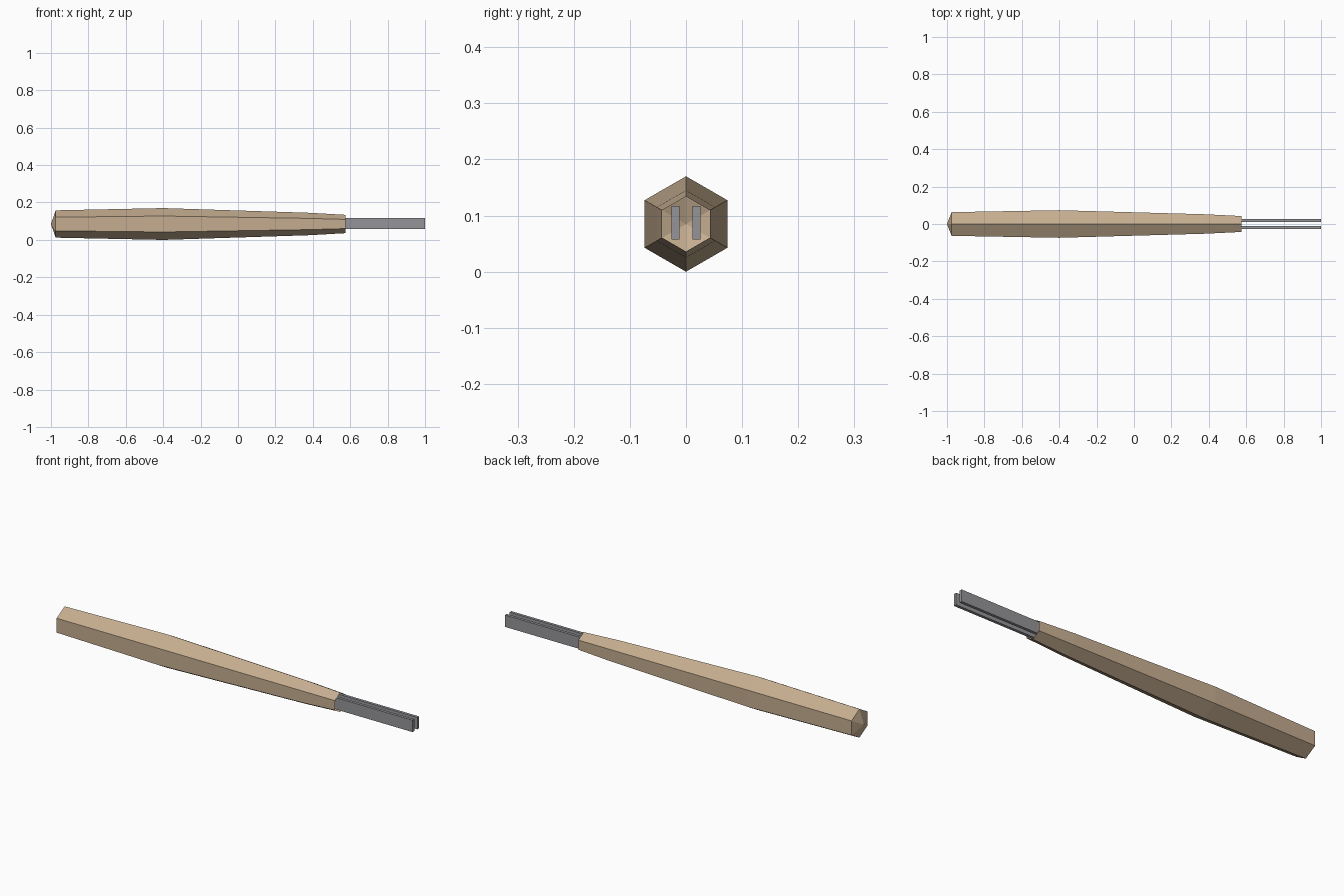
import bpy, bmesh
from math import sin, cos, pi

cube = bpy.data.objects.get("Cube")
if cube:
    bpy.data.objects.remove(cube, do_unlink=True)

AXIS_Z = 0.085


def material(name, color):
    m = bpy.data.materials.new(name)
    m.use_nodes = True
    m.diffuse_color = color
    m.node_tree.nodes["Principled BSDF"].inputs["Base Color"].default_value = color
    return m


def add_object(name, bm, mat):
    bmesh.ops.recalc_face_normals(bm, faces=bm.faces)
    mesh = bpy.data.meshes.new(name)
    bm.to_mesh(mesh)
    bm.free()
    mesh.materials.append(mat)
    obj = bpy.data.objects.new(name, mesh)
    bpy.context.collection.objects.link(obj)
    return obj


wood = material("tan wood", (0.56, 0.42, 0.28, 1))
steel = material("grey steel", (0.30, 0.30, 0.32, 1))

# Six-sided tapered handle: pointed butt, open socket at the thin end
SIDES = 6
profile = [(-0.975, 0.073), (-0.4, 0.085), (0.38, 0.060), (0.575, 0.049)]
bm = bmesh.new()
rings = []
for x, r in profile:
    angles = [2 * pi * i / SIDES for i in range(SIDES)]
    rings.append([bm.verts.new((x, r * sin(a), AXIS_Z + r * cos(a))) for a in angles])
tip = bm.verts.new((-1, 0, AXIS_Z))
for i in range(SIDES):
    j = (i + 1) % SIDES
    bm.faces.new((tip, rings[0][i], rings[0][j]))
    for a, b in zip(rings, rings[1:]):
        bm.faces.new((a[i], b[i], b[j], a[j]))
add_object("handle", bm, wood)

# Pair of flat prongs seated in the socket
START, END, HEIGHT, THICK, OFFSET = 0.5, 1.0, 0.06, 0.0145, 0.0188
for name, side in (("front_prong", -1), ("back_prong", 1)):
    bm = bmesh.new()
    bmesh.ops.create_cube(bm, size=1)
    bmesh.ops.scale(bm, vec=(END - START, THICK, HEIGHT), verts=bm.verts)
    bmesh.ops.translate(bm, vec=((START + END) / 2, side * OFFSET, AXIS_Z + 0.002),
                        verts=bm.verts)
    add_object(name, bm, steel)
